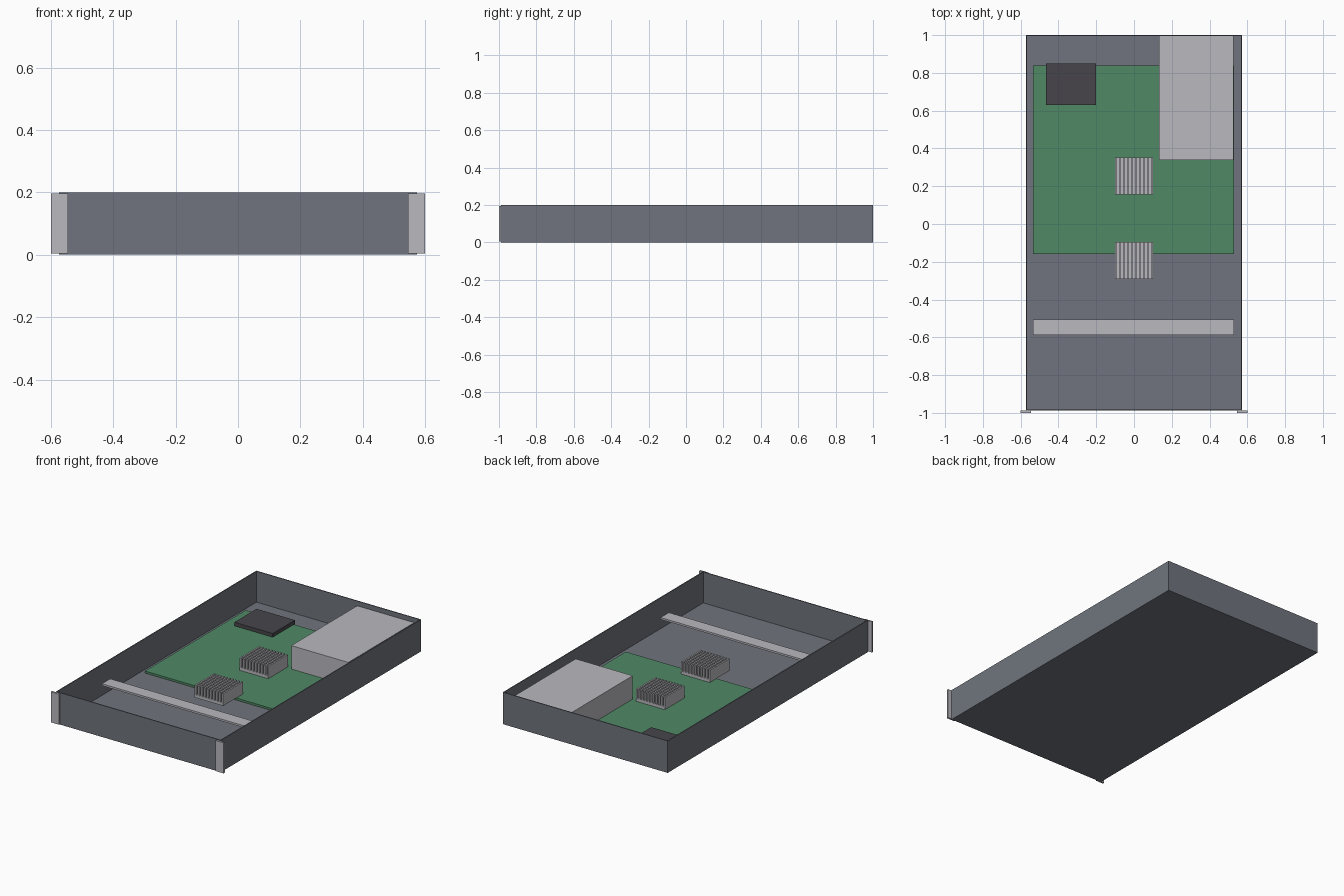
import bpy
import bmesh

default = bpy.data.objects.get("Cube")
if default:
    bpy.data.objects.remove(default, do_unlink=True)


def material(name, rgb):
    m = bpy.data.materials.new(name)
    m.use_nodes = True
    m.diffuse_color = (*rgb, 1)
    m.node_tree.nodes["Principled BSDF"].inputs["Base Color"].default_value = (*rgb, 1)
    return m


steel = material("slate steel", (0.16, 0.175, 0.205))
metal = material("light metal", (0.49, 0.485, 0.52))
green = material("board green", (0.08, 0.25, 0.13))
black = material("dark plastic", (0.063, 0.06, 0.068))


def add_box(bm, x, y, z):
    """Add a box spanning the given ranges."""
    verts = bmesh.ops.create_cube(bm, size=1)["verts"]
    for v in verts:
        v.co = [r[0] if c < 0 else r[1] for r, c in zip((x, y, z), v.co)]


def make_object(name, boxes, mat):
    bm = bmesh.new()
    for b in boxes:
        add_box(bm, *b)
    mesh = bpy.data.meshes.new(name)
    bm.to_mesh(mesh)
    bm.free()
    mesh.materials.append(mat)
    obj = bpy.data.objects.new(name, mesh)
    bpy.context.collection.objects.link(obj)
    return obj


# Open tray: box without a lid, thickened inward
W, FRONT, BACK, H = 0.573, -0.988, 1.0, 0.2
tray = make_object("chassis_tray", [((-W, W), (FRONT, BACK), (0, H))], steel)
bm = bmesh.new()
bm.from_mesh(tray.data)
lid = [f for f in bm.faces if f.normal.z > 0.9]
bmesh.ops.delete(bm, geom=lid, context="FACES_ONLY")
bm.to_mesh(tray.data)
bm.free()
shell = tray.modifiers.new("Wall", "SOLIDIFY")
shell.thickness = 0.006
shell.offset = -1
shell.use_even_offset = True

# Rack mounting ears on the front corners
for side, s in (("left", 1), ("right", -1)):
    make_object(side + "_rack_ear",
                [(sorted((s * 0.545, s * 0.6)), (-1, FRONT), (0.004, 0.196))], metal)

# Circuit board, power supply, storage drive and cross bar
make_object("circuit_board", [((-0.535, 0.53), (-0.16, 0.84), (0.01, 0.023))], green)
make_object("power_supply", [((0.132, 0.528), (0.34, 0.997), (0.008, 0.17))], metal)
make_object("storage_drive", [((-0.466, -0.2), (0.63, 0.85), (0.02, 0.046))], black)
make_object("cross_bar", [((-0.535, 0.53), (-0.587, -0.505), (0.094, 0.106))], metal)

# Finned heat sinks: base plate with a row of upright fins
FINS, FIN = 10, 0.01
for name, y in (("rear_heat_sink", 0.255), ("front_heat_sink", -0.192)):
    span = (y - 0.098, y + 0.098)
    boxes = [((-0.1, 0.1), span, (0.023, 0.042))]
    for i in range(FINS):
        x = -0.1 + i * (0.2 - FIN) / (FINS - 1)
        boxes.append(((x, x + FIN), span, (0.04, 0.1)))
    make_object(name, boxes, metal)
